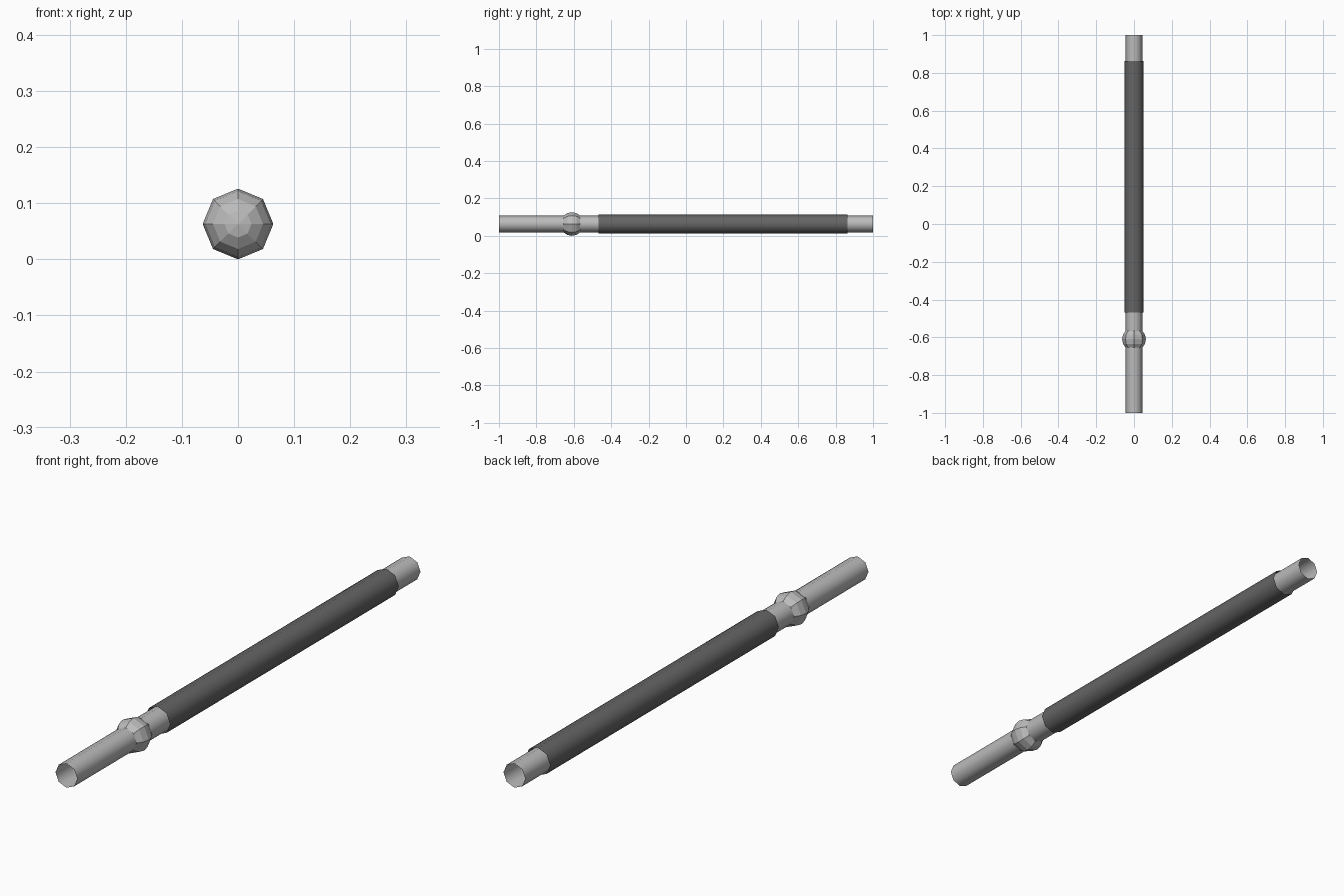
import bpy
import math

cube = bpy.data.objects.get("Cube")
if cube:
    bpy.data.objects.remove(cube, do_unlink=True)

AXIS_Z = 0.063   # height of the common centre line
SIDES = 8


def make_material(name, value):
    mat = bpy.data.materials.new(name)
    mat.use_nodes = True
    colour = (value, value, value, 1.0)
    mat.diffuse_color = colour
    mat.node_tree.nodes["Principled BSDF"].inputs["Base Color"].default_value = colour
    return mat


def finish(name, mat):
    # Bake the rotation that lays the part along y
    obj = bpy.context.object
    obj.name = obj.data.name = name
    obj.data.materials.append(mat)
    bpy.ops.object.transform_apply(location=False, rotation=True, scale=False)
    return obj


def open_tube(name, radius, y0, y1, mat):
    # Hollow eight-sided tube, smooth along its length
    bpy.ops.mesh.primitive_cylinder_add(
        vertices=SIDES, radius=radius, depth=y1 - y0, end_fill_type='NOTHING',
        location=(0, (y0 + y1) / 2, AXIS_Z), rotation=(math.pi / 2, 0, 0))
    obj = finish(name, mat)
    bpy.ops.object.shade_smooth()
    return obj


light_grey = make_material("light grey metal", 0.50)
dark_grey = make_material("dark grey grip", 0.13)

# Pipe running the full length, with the sleeve around it
open_tube("pipe", 0.0445, -1.0, 1.0, light_grey)
open_tube("sleeve", 0.051, -0.468, 0.864, dark_grey)

# Faceted ball joint, poles along the pipe
bpy.ops.mesh.primitive_uv_sphere_add(
    segments=SIDES, ring_count=8, radius=0.063,
    location=(0, -0.61, AXIS_Z), rotation=(math.pi / 2, 0, 0))
finish("ball_joint", light_grey)
bpy.ops.object.shade_flat()
